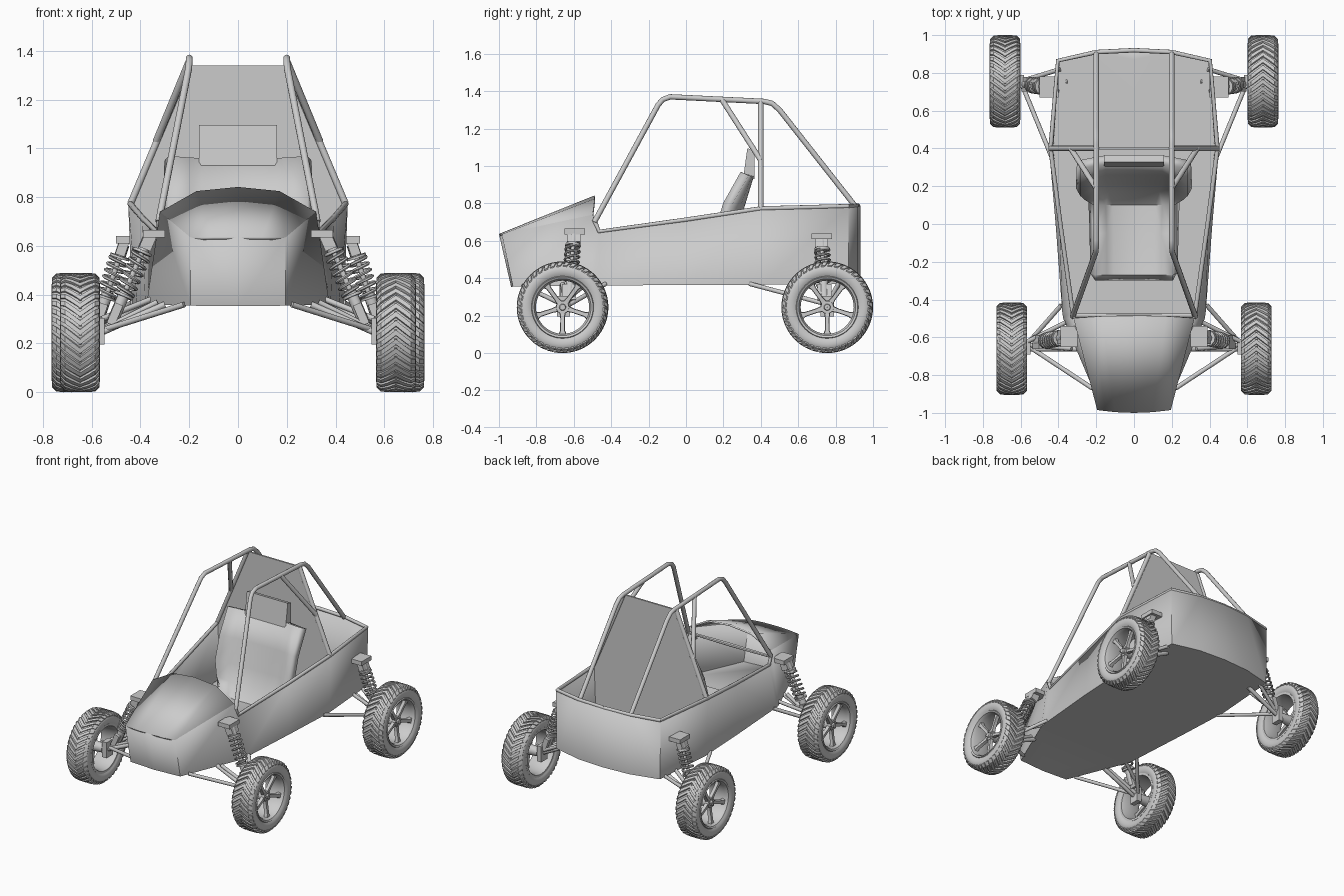
import bpy, bmesh
from math import sin, cos, pi, radians
from mathutils import Vector, Matrix

if "Cube" in bpy.data.objects:
    bpy.data.objects.remove(bpy.data.objects["Cube"])


def finish(obj, angle=30):
    bpy.ops.object.select_all(action='DESELECT')
    obj.select_set(True)
    bpy.context.view_layer.objects.active = obj
    bpy.ops.object.shade_smooth_by_angle(angle=radians(angle))
    return obj


def make(name, bm, recalc=True, angle=30):
    bmesh.ops.remove_doubles(bm, verts=bm.verts, dist=1e-5)
    if recalc:
        bmesh.ops.recalc_face_normals(bm, faces=bm.faces)
    me = bpy.data.meshes.new(name)
    bm.to_mesh(me)
    bm.free()
    obj = bpy.data.objects.new(name, me)
    bpy.context.collection.objects.link(obj)
    return finish(obj, angle)


def grid(bm, rows, loop=False, wrap=False, caps=False):
    """Skin rows of points; loop closes each row, wrap joins last row to first."""
    vs = [[bm.verts.new(p) for p in row] for row in rows]
    n = len(rows[0])
    for a, b in zip(vs, vs[1:] + (vs[:1] if wrap else [])):
        for i in range(n if loop else n - 1):
            j = (i + 1) % n
            bm.faces.new((a[i], b[i], b[j], a[j]))
    if caps:
        bm.faces.new(vs[0])
        bm.faces.new(vs[-1])


def lathe(bm, profile, n=48):
    rows = [[(x, r * cos(t), r * sin(t)) for x, r in profile]
            for t in (2 * pi * k / n for k in range(n))]
    grid(bm, rows, loop=True, wrap=True)


def shell(name, rows, thick, angle=30):
    bm = bmesh.new()
    grid(bm, rows)
    obj = make(name, bm, recalc=False, angle=angle)
    obj.modifiers.new("mirror", 'MIRROR')
    m = obj.modifiers.new("thickness", 'SOLIDIFY')
    m.thickness, m.offset = thick, -1
    return obj


def prism(bm, pts, shift):
    grid(bm, [pts, [tuple(Vector(p) + Vector(shift)) for p in pts]], loop=True, caps=True)


def tube(name, paths, r, mirror=True, res=3):
    cu = bpy.data.curves.new(name, 'CURVE')
    cu.dimensions, cu.bevel_depth, cu.bevel_resolution, cu.use_fill_caps = '3D', r, res, True
    for path in paths:
        for s in ((1, -1) if mirror else (1,)):
            sp = cu.splines.new('POLY')
            sp.points.add(len(path) - 1)
            for p, (x, y, z) in zip(sp.points, path):
                p.co = (s * x, y, z, 1)
    obj = bpy.data.objects.new(name, cu)
    bpy.context.collection.objects.link(obj)
    finish_sel = obj
    bpy.ops.object.select_all(action='DESELECT')
    finish_sel.select_set(True)
    bpy.context.view_layer.objects.active = finish_sel
    bpy.ops.object.convert(target='MESH')
    return finish(bpy.context.view_layer.objects.active, 40)


def boxes(name, items):
    """Mirrored boxes from (centre, size, tilt about y)."""
    bm = bmesh.new()
    for c, s, tilt in items:
        m = Matrix.Translation(c) @ Matrix.Rotation(tilt, 4, 'Y') @ Matrix.Diagonal((*s, 1))
        bmesh.ops.create_cube(bm, size=1, matrix=m)
    make(name, bm).modifiers.new("mirror", 'MIRROR')


# Hull: sections of (y top, y bottom, x top, z top, x bottom, z bottom)
sections = [(-1.0, -.935, 0, .637, 0, .353), (-.985, -.925, .195, .635, .195, .355),
            (-.5, -.5, .32, .74, .375, .36), (-.465, -.465, .33, .645, .38, .36),
            (0, 0, .395, .71, .415, .365), (.4, .4, .45, .77, .435, .365),
            (.87, .87, .41, .782, .405, .37), (.92, .92, .2, .785, .2, .37),
            (.932, .932, 0, .785, 0, .37)]
shell("hull", [[(0, yb, zb), (xb, yb, zb), (xt, yt, zt)]
               for yt, yb, xt, zt, xb, zb in sections], .012, 20)

# Nose cowl
shell("nose_cowl", [[(0, -.49, .842), (.17, -.49, .825), (.32, -.5, .74)],
                    [(0, -1.0, .637), (.1, -.996, .637), (.195, -.985, .635)]], .012, 20)

# Firewall panel behind the seat
bm = bmesh.new()
prism(bm, [(-.19, .395, 1.34), (.19, .395, 1.34), (.435, .395, .78), (.42, .395, .375),
           (-.42, .395, .375), (-.435, .395, .78)], (0, .012, 0))
make("firewall", bm)

# Seat: rows of (y, z, width scale, bolster direction)
up, fwd = (0, 1), (-.93, .36)
seat_rows = [(-.3, .44, .72, up), (-.27, .48, .72, up), (-.05, .44, .72, up), (.1, .43, .75, up),
             (.17, .5, .9, (-.7, .7)), (.21, .62, 1, fwd), (.26, .78, 1, fwd), (.315, .96, 1, (-.35, .14))]
shell("seat", [[(x * w, y + d[0] * h, z + d[1] * h)
                for x, h in ((0, 0), (.15, 0), (.2, .02), (.285, .065))]
               for y, z, w, d in reversed(seat_rows)], .05, 40)
bm = bmesh.new()
prism(bm, [(-.16, .305, .93), (-.16, .328, 1.095), (-.16, .365, 1.085), (-.16, .365, .93)], (.32, 0, 0))
make("headrest", bm)

# Roll cage and rails along the tub edge
tube("roll_cage", [
    [(.325, -.49, .70), (.203, -.15, 1.325), (.2, -.125, 1.355), (.2, -.085, 1.37),
     (.2, .42, 1.345), (.2, .46, 1.335), (.2, .5, 1.30), (.2, .905, .785)],
    [(.2, .4, 1.345), (.44, .4, .775)],
    [(.2, .19, 1.358), (.335, .4, 1.03)]], .0145)
tube("tub_rails", [[(0, -.485, .70), (.325, -.485, .70), (.325, -.465, .65), (.39, 0, .713),
                    (.442, .4, .773), (.403, .865, .785), (.2, .91, .788), (0, .92, .788)]], .012)

# Suspension arms: (wheel end, body ends)
arms = [((.57, -.64, .25), [(.22, -.87, .36), (.385, -.43, .37), (.33, -.66, .37)]),
        ((.56, -.62, .30), [(.36, -.52, .38)]),
        ((.60, .755, .26), [(.43, .34, .37), (.39, .82, .38), (.40, .70, .38)])]
tube("suspension_arms", [[a, b] for a, ends in arms for b in ends], .012)
tube("axles", [[(.3, -.662, .36), (.56, -.662, .245), (.645, -.662, .245)],
               [(.35, .755, .37), (.6, .755, .245), (.68, .755, .245)]], .014)
boxes("uprights", [((.565, -.655, .25), (.035, .07, .11), 0), ((.60, .755, .25), (.035, .07, .11), 0)])


# Coil-over shocks
def shock(name, top, bottom):
    a, b = Vector(top), Vector(bottom)
    ax = (b - a).normalized()
    u = Vector((0, 1, 0))
    v = ax.cross(u).normalized()
    at = lambda t: tuple(a.lerp(b, t))
    tube(name + "_rod", [[a, b]], .011)
    tube(name + "_damper", [[at(.62), at(.98)], [at(.03), at(.2)]], .024)
    tube(name + "_collars", [[at(.17), at(.2)], [at(.68), at(.71)]], .042)
    turns, n = 6, 72
    tube(name + "_spring", [[a.lerp(b, .2 + .48 * k / n) + .038 * (
        u * cos(2 * pi * turns * k / n) + v * sin(2 * pi * turns * k / n))
        for k in range(n + 1)]], .007, res=1)


shock("front_shock", (.365, -.6, .64), (.515, -.625, .29))
shock("rear_shock", (.465, .725, .615), (.575, .74, .29))
boxes("shock_brackets", [((.345, -.595, .65), (.09, .11, .03), 0), ((.37, -.6, .615), (.05, .07, .06), -.4),
                         ((.45, .725, .625), (.10, .11, .03), 0), ((.475, .725, .59), (.04, .07, .06), -.33),
                         ((.505, -.625, .32), (.035, .075, .09), -.4), ((.565, .74, .32), (.035, .075, .09), -.33)])

# Tyre carcass
bm = bmesh.new()
lathe(bm, [(-.066, .158), (-.078, .175), (-.0815, .198), (-.077, .22), (-.062, .233), (0, .237),
           (.062, .233), (.077, .22), (.0815, .198), (.078, .175), (.066, .158)], 64)
parts = [make("tyre", bm, angle=50)]

# Chevron tread lugs
bm = bmesh.new()
N = 40
for k in range(N):
    for s in (1, -1):
        rows = []
        for u, r in ((-.002, .245), (.035, .245), (.062, .242), (.08, .224)):
            t = 2 * pi * k / N + 3.2 * u
            rows.append([(s * (u if q > r - .01 else u - .006), q * cos(t + d), q * sin(t + d))
                         for q, d in ((r - .016, -.052), (r, -.046), (r, .046), (r - .016, .052))])
        grid(bm, rows, loop=True, caps=True)
parts.append(make("tyre_tread", bm, angle=20))

# Rim, hub, spokes and lug nuts
bm = bmesh.new()
lathe(bm, [(-.074, .168), (-.074, .152), (-.05, .145), (.05, .142), (.072, .152), (.078, .163), (.066, .17)])
lathe(bm, [(-.06, .001), (-.06, .03), (.02, .036), (.045, .034), (.045, .018), (.056, .015), (.056, .001)], 24)
for k in range(5):
    t = -pi / 2 + k * 2 * pi / 5
    R = Matrix.Rotation(t, 4, 'X')
    rows = [[R @ Vector((x0 + dx, r, w * c)) for dx, c in ((0, -1), (.022, -.8), (.022, .8), (0, 1))]
            for x0, r, w in ((.018, .02, .018), (.022, .06, .012), (.03, .125, .013), (.032, .148, .024))]
    grid(bm, rows, loop=True, caps=True)
    nut = Matrix.Translation((.046, .026 * cos(t + .63), .026 * sin(t + .63))) @ Matrix.Rotation(pi / 2, 4, 'Y')
    bmesh.ops.create_cone(bm, cap_ends=True, segments=6, radius1=.005, radius2=.005, depth=.012, matrix=nut)
parts.append(make("rim", bm, angle=35))

# Place the four wheels
corners = [("front", .6475, -.66), ("rear", .6825, .755)]
for part in parts:
    base = part.name
    for end, x, y in corners:
        for side, s in (("right", 1), ("left", -1)):
            o = part.copy()
            o.name = f"{end}_{side}_{base}"
            o.location = (s * x, y, .245)
            o.rotation_euler.z = 0 if s > 0 else pi
            bpy.context.collection.objects.link(o)
    bpy.data.objects.remove(part)
